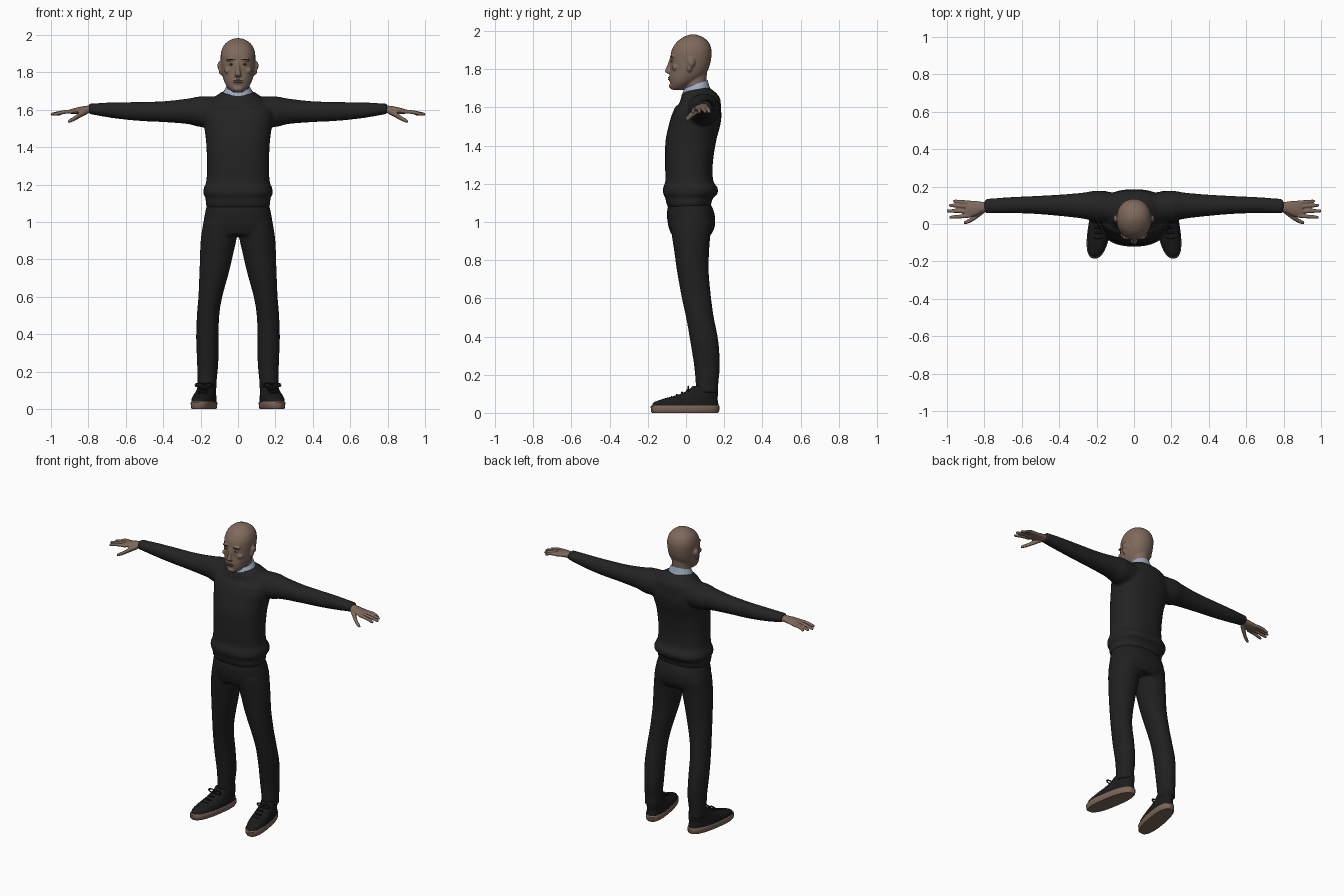
import bpy, bmesh, math
from mathutils import Vector, Matrix

cube = bpy.data.objects.get("Cube")
if cube:
    bpy.data.objects.remove(cube)


def material(name, *rgb):
    mat = bpy.data.materials.new(name)
    mat.use_nodes = True
    mat.diffuse_color = (*rgb, 1)
    bsdf = mat.node_tree.nodes["Principled BSDF"]
    bsdf.inputs["Base Color"].default_value = (*rgb, 1)
    bsdf.inputs["Roughness"].default_value = 0.8
    return mat


SKIN = material("brown skin", .21, .14, .105)
LIPS = material("lip brown", .16, .085, .07)
HAIR = material("black hair", .013, .012, .012)
KNIT = material("charcoal knit", .017, .017, .017)
CLOTH = material("black cloth", .014, .014, .014)
SHIRT = material("pale blue shirt", .34, .41, .52)
LEATHER = material("black leather", .011, .011, .012)
RUBBER = material("tan rubber", .2, .13, .095)
WHITE = material("eye white", .35, .32, .3)


def blend(rows, steps):
    """Catmull-Rom interpolation between section rows."""
    out = []
    for i in range(len(rows) - 1):
        a, b, c, d = (rows[min(max(j, 0), len(rows) - 1)] for j in range(i - 1, i + 3))
        for s in range(steps):
            t = s / steps
            out.append([(2*q + (r-p)*t + (2*p - 5*q + 4*r - w)*t*t + (3*q - p - 3*r + w)*t**3) / 2
                        for p, q, r, w in zip(a, b, c, d)])
    return out + [list(rows[-1])]


def loft(bm, rows, axis="Z", side=1, power=2.0, steps=4, n=32, tilt=0, shear=None):
    """Closed skin through oval sections: rows are x, y, z and two radii."""
    rings = []
    for x, y, z, ra, rb in blend(rows, steps):
        ring = []
        for k in range(n):
            a = math.tau * k / n
            c, s = math.cos(a), math.sin(a)
            u = ra * math.copysign(abs(c) ** (2 / power), c)
            v = rb * math.copysign(abs(s) ** (2 / power), s)
            p = Vector((x + u, y + v, z + tilt * v)) if axis == "Z" else Vector((x, y + u, z + v))
            if shear:
                p.x += shear(p.y)
            p.x *= side
            ring.append(bm.verts.new(p))
        rings.append(ring)
    for lo, hi in zip(rings, rings[1:]):
        for k in range(n):
            j = (k + 1) % n
            bm.faces.new((lo[k], lo[j], hi[j], hi[k]))
    bm.faces.new(rings[0])
    bm.faces.new(rings[-1])


def ball(bm, centre, radii):
    bmesh.ops.create_uvsphere(bm, u_segments=20, v_segments=12, radius=1,
                              matrix=Matrix.Translation(centre) @ Matrix.Diagonal((*radii, 1)))


def finish(name, bm, mat, voxel=0, relax=5, mirror=False, angle=40):
    bmesh.ops.recalc_face_normals(bm, faces=bm.faces)
    mesh = bpy.data.meshes.new(name)
    bm.to_mesh(mesh)
    bm.free()
    obj = bpy.data.objects.new(name, mesh)
    bpy.context.collection.objects.link(obj)
    mesh.materials.append(mat)
    bpy.ops.object.select_all(action="DESELECT")
    obj.select_set(True)
    bpy.context.view_layer.objects.active = obj
    bpy.ops.object.shade_smooth_by_angle(angle=math.radians(angle))
    if voxel:
        rm = obj.modifiers.new("fuse", "REMESH")
        rm.mode, rm.voxel_size, rm.use_smooth_shade = "VOXEL", voxel, True
        sm = obj.modifiers.new("relax", "SMOOTH")
        sm.iterations = relax
    if mirror:
        obj.modifiers.new("mirror", "MIRROR")
    return obj


def spans(rows):
    """Rows of height, half width, front y, back y into centred sections."""
    return [(0, (f + b) / 2, z, w, (b - f) / 2) for z, w, f, b in rows]


# Sweater: torso with bunched hem, fused with both sleeves
bm = bmesh.new()
loft(bm, spans([(1.075, .165, -.095, .125), (1.105, .174, -.105, .135), (1.125, .172, -.108, .14),
                (1.15, .186, -.12, .166), (1.18, .184, -.12, .165), (1.215, .17, -.108, .143),
                (1.3, .166, -.11, .14), (1.42, .17, -.108, .157), (1.5, .18, -.092, .178),
                (1.56, .19, -.075, .186), (1.61, .185, -.053, .18)]), power=2.4)
loft(bm, spans([(1.56, .185, -.07, .184), (1.62, .175, -.045, .18), (1.655, .14, -.03, .16),
                (1.685, .1, -.022, .128), (1.695, .08, -.01, .115)]), power=2.2, tilt=.2)
for side in (1, -1):
    loft(bm, [(.08, .085, 1.59, .08, .08), (.2, .095, 1.59, .083, .082), (.27, .098, 1.592, .07, .068),
              (.4, .1, 1.59, .057, .056), (.55, .102, 1.592, .047, .05), (.68, .1, 1.598, .043, .041),
              (.77, .096, 1.604, .04, .031), (.8, .095, 1.606, .039, .029)], "X", side)
finish("sweater", bm, KNIT, .009, 6)

# Trousers: hips fused with two legs
bm = bmesh.new()
loft(bm, spans([(1.12, .16, -.085, .115), (1.05, .176, -.1, .148), (.98, .187, -.093, .152),
                (.93, .183, -.075, .13)]), power=2.3)
for side in (1, -1):
    loft(bm, [(.095, .028, 1.0, .09, .11), (.102, .027, .92, .096, .1), (.113, .03, .84, .09, .091),
              (.126, .036, .74, .08, .083), (.148, .055, .6, .064, .077), (.16, .073, .5, .06, .073),
              (.164, .095, .38, .06, .074), (.162, .11, .25, .057, .068), (.165, .11, .16, .052, .06),
              (.166, .112, .105, .051, .059)], side=side)
finish("trousers", bm, CLOTH, .009, 5)


# Shoes: toes turn outwards and the toe box is wider than the heel
def foot(y):
    return .165 - .16 * (y - .1)


bm = bmesh.new()
loft(bm, [(0, -.005, 0, .055, .172), (0, -.005, .008, .06, .179), (0, -.005, .034, .062, .18),
          (0, -.005, .04, .058, .175)], power=2.5, steps=1, shear=foot)
finish("shoe_soles", bm, RUBBER, mirror=True)
bm = bmesh.new()
loft(bm, [(0, -.003, .035, .059, .174), (0, 0, .055, .058, .168), (0, .025, .075, .054, .14),
          (0, .063, .095, .05, .105), (0, .088, .118, .046, .08), (0, .1, .14, .043, .066)],
     power=2.4, shear=foot)
finish("shoe_uppers", bm, LEATHER, mirror=True)

# Laces: crossing bars and a bow
bm = bmesh.new()
for i in range(4):
    y, z = -.075 + .027 * i, .083 + .012 * i
    ball(bm, (foot(y), y, z), (.03, .005, .005))
for s in (1, -1):
    for k in range(10):
        a = math.tau * k / 10
        ball(bm, (foot(0) + s * (.024 + .02 * math.cos(a)), .012, .128 + .011 * math.sin(a)),
             (.008, .004, .004))
finish("shoe_laces", bm, LEATHER, mirror=True)

# Hands: palm, four fingers and a thumb
bm = bmesh.new()
loft(bm, [(.76, .093, 1.603, .026, .02), (.81, .09, 1.602, .029, .02), (.85, .083, 1.597, .041, .018),
          (.885, .08, 1.592, .044, .014), (.9, .08, 1.59, .04, .01)], "X", n=20)
for base, tip, reach in ((.115, .122, .968), (.092, .1, .99), (.067, .07, 1.002), (.044, .036, .988)):
    loft(bm, [(.875, base, 1.592, .011, .011), (.93, (base + tip) / 2, 1.588, .0105, .0105),
              (reach - .01, tip, 1.577, .009, .009), (reach, tip, 1.575, .004, .004)], "X", n=12)
loft(bm, [(.8, .075, 1.595, .016, .015), (.84, .045, 1.575, .017, .016), (.875, .02, 1.553, .013, .013),
          (.902, .008, 1.54, .01, .01), (.91, .006, 1.537, .005, .005)], "X", n=12)
finish("hands", bm, SKIN, .0045, 2, mirror=True)

# Head: skull, neck, nose, brow, chin and ears fused, then hair cut along the hairline
bm = bmesh.new()
loft(bm, spans([(1.692, .024, -.072, -.01), (1.705, .042, -.08, .01), (1.73, .063, -.084, .045),
                (1.76, .077, -.086, .09), (1.8, .087, -.082, .117), (1.85, .092, -.082, .131),
                (1.9, .092, -.075, .134), (1.94, .079, -.051, .12), (1.966, .054, -.018, .093),
                (1.978, .03, .008, .065), (1.983, .01, .025, .045)]), power=2.15)
loft(bm, spans([(1.6, .066, .0, .13), (1.68, .06, -.005, .116), (1.74, .058, -.012, .108),
                (1.8, .06, -.01, .112)]))
loft(bm, [(0, -.076, 1.86, .008, .008), (0, -.084, 1.83, .0095, .011), (0, -.091, 1.8, .014, .016),
          (0, -.092, 1.787, .02, .018), (0, -.084, 1.777, .015, .012)], n=16)
ball(bm, (0, -.076, 1.712), (.026, .014, .014))
ball(bm, (0, -.084, 1.752), (.027, .008, .014))
for s in (1, -1):
    ball(bm, (s * .036, -.071, 1.868), (.03, .012, .008))
    ball(bm, (s * .055, -.058, 1.81), (.02, .016, .016))
    ball(bm, (s * .097, .028, 1.836), (.013, .02, .024))
    ball(bm, (s * .092, .018, 1.81), (.011, .013, .024))
head = finish("head", bm, SKIN, .005, 3)
baked = bpy.data.meshes.new_from_object(head.evaluated_get(bpy.context.evaluated_depsgraph_get()))
head.modifiers.clear()
head.data = baked
bm = bmesh.new()
bm.from_mesh(baked)
FRONT = (Vector((0, -.06, 1.885)), Vector((0, .12, 1)).normalized())
TEMPLE = (Vector((0, 0, 1.84)), Vector((0, 1, .3)).normalized())
NAPE = (Vector((0, .05, 1.775)), Vector((0, .45, 1)).normalized())
for co, no in (FRONT, TEMPLE, NAPE):
    bmesh.ops.bisect_plane(bm, geom=bm.verts[:] + bm.edges[:] + bm.faces[:], plane_co=co, plane_no=no)
for f in bm.faces:
    c = f.calc_center_median()
    above, behind, over = ((c - co).dot(no) > 0 for co, no in (FRONT, TEMPLE, NAPE))
    ear = abs(c.x) > .0925 and c.z < 1.862 and c.y < .055
    f.material_index = int((above or (behind and over)) and not ear)
    f.smooth = True
bm.to_mesh(baked)
bm.free()
baked.materials.clear()
for mat in (SKIN, HAIR):
    baked.materials.append(mat)

# Eyes, brows and lips
for name, mat, centre, radii in (
        ("eye_whites", WHITE, (.035, -.07, 1.843), (.014, .009, .006)),
        ("irises", HAIR, (.035, -.0745, 1.843), (.006, .006, .0055)),
        ("eyebrows", HAIR, (.037, -.078, 1.868), (.021, .006, .003))):
    bm = bmesh.new()
    ball(bm, centre, radii)
    finish(name, bm, mat, mirror=True)
bm = bmesh.new()
for z in (1.7565, 1.747):
    ball(bm, (0, -.086, z), (.024, .008, .005))
finish("lips", bm, LIPS)

# Shirt collar, rising to the back, with two folded points
bm = bmesh.new()
loft(bm, [(0, .05, 1.67, .089, .078), (0, .05, 1.69, .08, .071), (0, .051, 1.715, .067, .064),
          (0, .052, 1.722, .063, .061)], tilt=.36)
finish("shirt_collar", bm, SHIRT)
